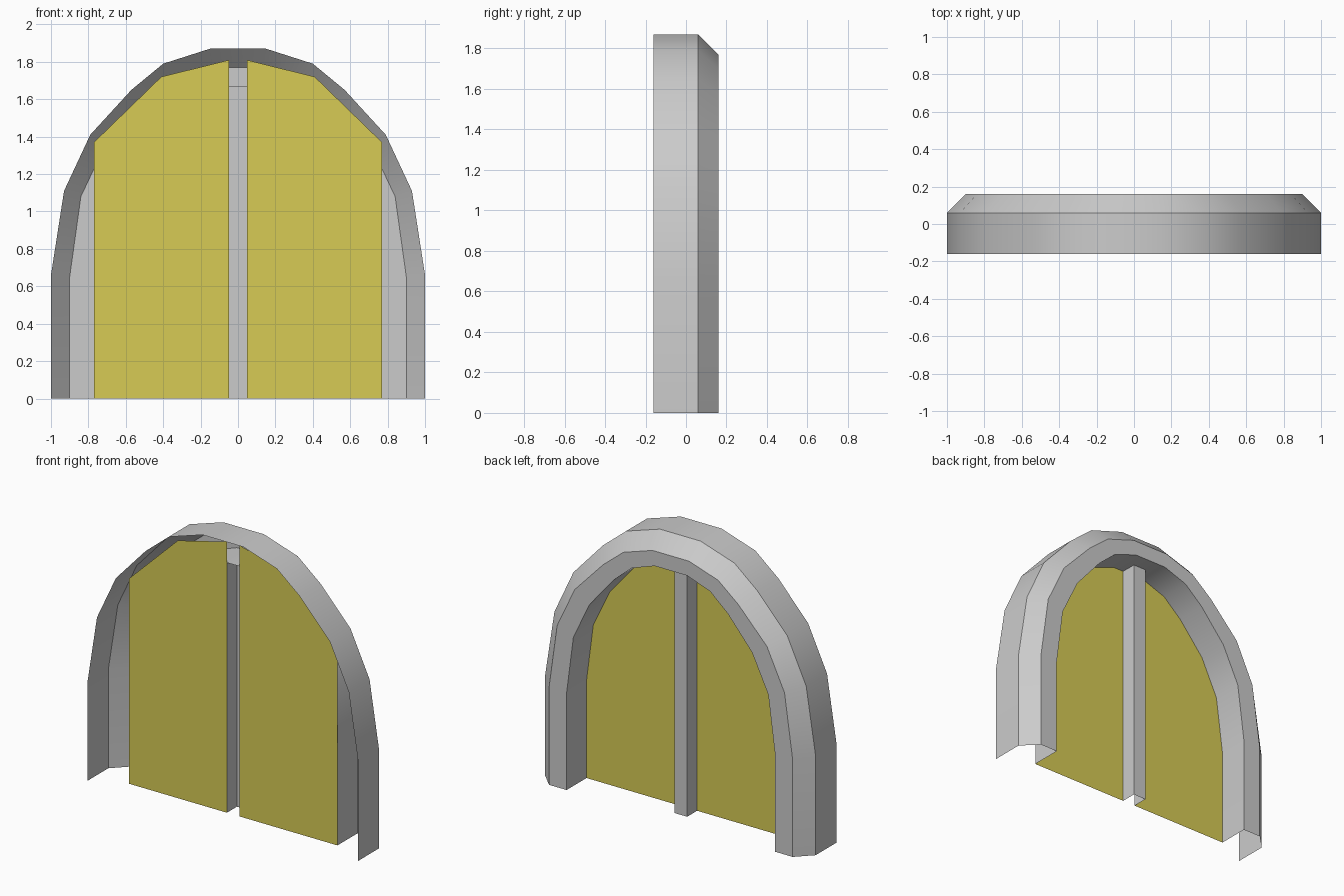
import bpy
import math

if "Cube" in bpy.data.objects:
    bpy.data.objects.remove(bpy.data.objects["Cube"])


def make_object(name, verts, faces, color=None):
    mesh = bpy.data.meshes.new(name)
    mesh.from_pydata(verts, [], faces)
    obj = bpy.data.objects.new(name, mesh)
    bpy.context.collection.objects.link(obj)
    if color:
        mat = bpy.data.materials.new(name + "_material")
        mat.diffuse_color = color
        mat.use_nodes = True
        mat.node_tree.nodes["Principled BSDF"].inputs["Base Color"].default_value = mat.diffuse_color
        mesh.materials.append(mat)
    return obj


def strip(name, rails):
    """Skin a row of equally long point lists with quads."""
    n = len(rails[0])
    verts = [p for rail in rails for p in rail]
    faces = [(r * n + i, r * n + i + 1, (r + 1) * n + i + 1, (r + 1) * n + i)
             for r in range(len(rails) - 1) for i in range(n - 1)]
    return make_object(name, verts, faces)


def arch(half, y):
    """Mirror a right-hand half profile into a full arch at depth y."""
    full = half + [(-x, z) for x, z in reversed(half)]
    return [(x, y, z) for x, z in full]


# Arched frame: open-front shell with outer wall, chamfer, back face and reveal
outer = [(1, 0), (1, .66), (.93, 1.11), (.79, 1.41), (.57, 1.65), (.40, 1.79), (.15, 1.87)]
chamfer = [(.9, 0), (.9, .65), (.84, 1.08), (.71, 1.355), (.50, 1.577), (.35, 1.70), (.135, 1.77)]
inner = [(.77, 0), (.77, .65), (.72, 1.035), (.60, 1.285), (.42, 1.497), (.29, 1.61), (.12, 1.67)]
frame = strip("arched_frame", [arch(outer, -.16), arch(outer, .06), arch(chamfer, .16),
                               arch(inner, .16), arch(inner, -.05)])
bpy.context.view_layer.objects.active = frame
frame.select_set(True)
bpy.ops.object.shade_smooth_by_angle(angle=math.radians(30))

# Centre mullion: U channel open to the front
section = [(.047, -.05), (.047, .055), (-.047, .055), (-.047, -.05)]
strip("centre_mullion", [[(x, y, z) for x, y in section] for z in (0, 1.67)])

# Two glass panes
pane = [(.047, 0), (.77, 0), (.77, 1.37), (.41, 1.72), (.047, 1.81)]
for side, s in (("right", 1), ("left", -1)):
    order = range(5) if s == 1 else range(4, -1, -1)
    make_object(side + "_pane", [(s * x, -.05, z) for x, z in pane],
                [tuple(order)], (.68, .6, .09, 1))
